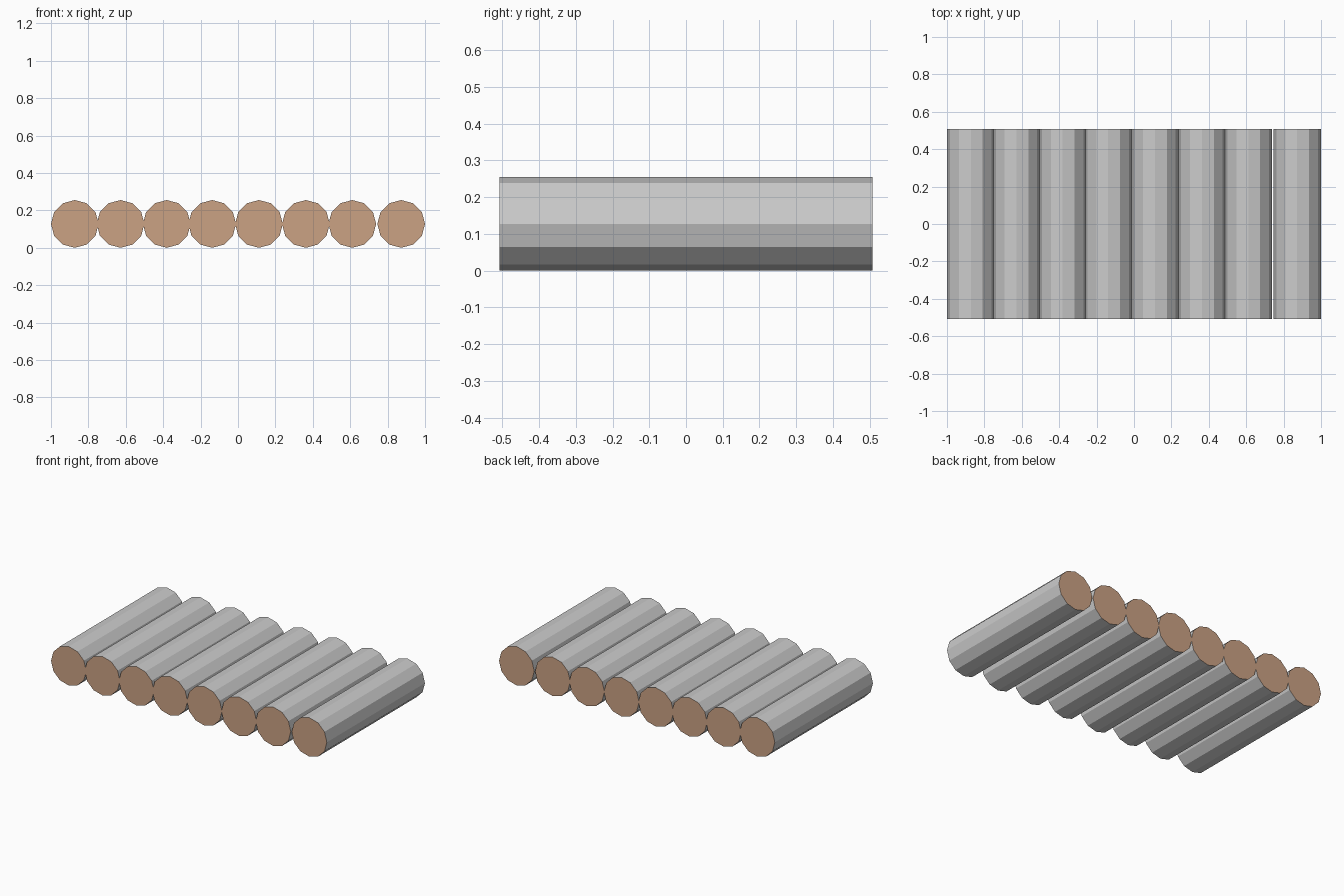
import bpy
from math import pi

if "Cube" in bpy.data.objects:
    bpy.data.objects.remove(bpy.data.objects["Cube"])

RADIUS, LENGTH = 0.1275, 1.016
CENTRES = [-0.8725, -0.628, -0.381, -0.138, 0.112, 0.363, 0.611, 0.8725]


def material(name, colour):
    m = bpy.data.materials.new(name)
    m.diffuse_color = (*colour, 1)
    m.use_nodes = True
    m.node_tree.nodes["Principled BSDF"].inputs["Base Color"].default_value = m.diffuse_color
    return m


bark = material("bark", (0.8, 0.8, 0.8))
cut_wood = material("cut_wood", (0.6, 0.36, 0.23))

# Row of twelve-sided logs lying along y, with brown sawn ends
for i, x in enumerate(CENTRES, 1):
    bpy.ops.mesh.primitive_cylinder_add(
        vertices=12, radius=RADIUS, depth=LENGTH,
        location=(x, 0, RADIUS), rotation=(pi / 2, 0, 0))
    log = bpy.context.object
    log.name = f"log_{i}"
    log.data.materials.append(bark)
    log.data.materials.append(cut_wood)
    for face in log.data.polygons:
        face.material_index = 1 if abs(face.normal.z) > 0.9 else 0
